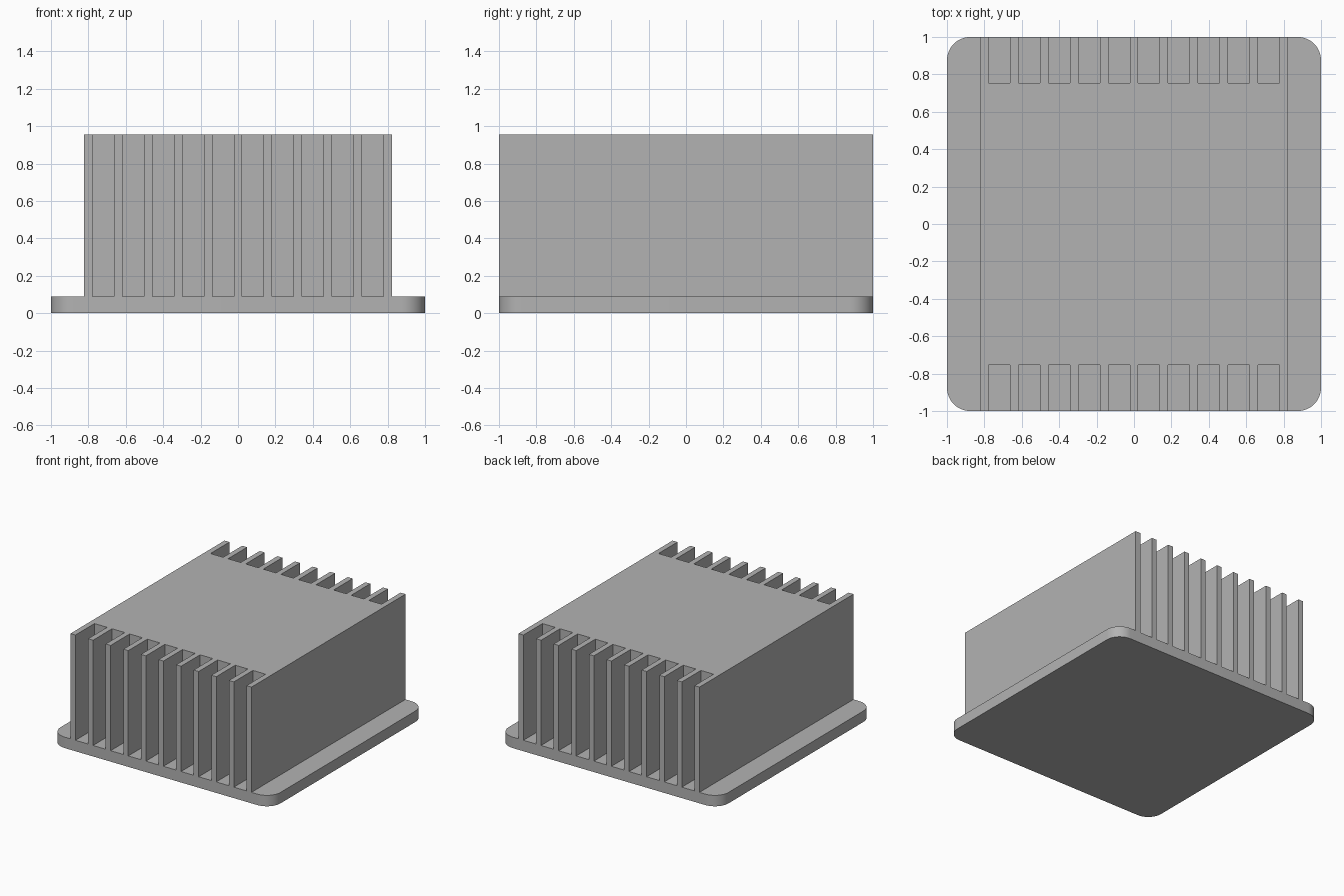
import bpy
import bmesh
from math import radians
from mathutils import Vector

cube = bpy.data.objects.get("Cube")
if cube:
    bpy.data.objects.remove(cube, do_unlink=True)

BASE_H, TOP = 0.09, 0.955
FINS, PITCH, FIN_T = 11, 0.16, 0.045
CORE_Y, END_Y = 0.753, 1.0
CORNER_R = 0.125

grey = bpy.data.materials.new("metal_grey")
grey.use_nodes = True
colour = (0.45, 0.45, 0.45, 1)
grey.diffuse_color = colour
grey.node_tree.nodes["Principled BSDF"].inputs["Base Color"].default_value = colour


def prism(name, outline, z0, z1, round_corners=0):
    """Extrude a flat outline upwards, optionally rounding its vertical edges."""
    bm = bmesh.new()
    face = bm.faces.new([bm.verts.new((x, y, z0)) for x, y in outline])
    top = bmesh.ops.extrude_face_region(bm, geom=[face])
    moved = [v for v in top["geom"] if isinstance(v, bmesh.types.BMVert)]
    bmesh.ops.translate(bm, verts=moved, vec=Vector((0, 0, z1 - z0)))
    if round_corners:
        upright = [e for e in bm.edges
                   if abs(e.verts[0].co.z - e.verts[1].co.z) > 0.01]
        bmesh.ops.bevel(bm, geom=upright, offset=round_corners, segments=12,
                        profile=0.5, affect='EDGES')
    bmesh.ops.recalc_face_normals(bm, faces=bm.faces)
    mesh = bpy.data.meshes.new(name)
    bm.to_mesh(mesh)
    bm.free()
    mesh.materials.append(grey)
    obj = bpy.data.objects.new(name, mesh)
    bpy.context.collection.objects.link(obj)
    return obj


# Rounded base plate
base = prism("base_plate", [(-1, -1), (1, -1), (1, 1), (-1, 1)], 0, BASE_H, CORNER_R)
bpy.ops.object.select_all(action='DESELECT')
base.select_set(True)
bpy.context.view_layer.objects.active = base
bpy.ops.object.shade_smooth_by_angle(angle=radians(30))

# Solid block with a comb of fins at the front and back
front = []
for i in range(FINS):
    x = (i - (FINS - 1) / 2) * PITCH
    left, right = x - FIN_T / 2, x + FIN_T / 2
    if i > 0:
        front.append((left, -CORE_Y))
    front += [(left, -END_Y), (right, -END_Y)]
    if i < FINS - 1:
        front.append((right, -CORE_Y))
back = [(x, -y) for x, y in reversed(front)]
prism("finned_block", front + back, BASE_H, TOP)
